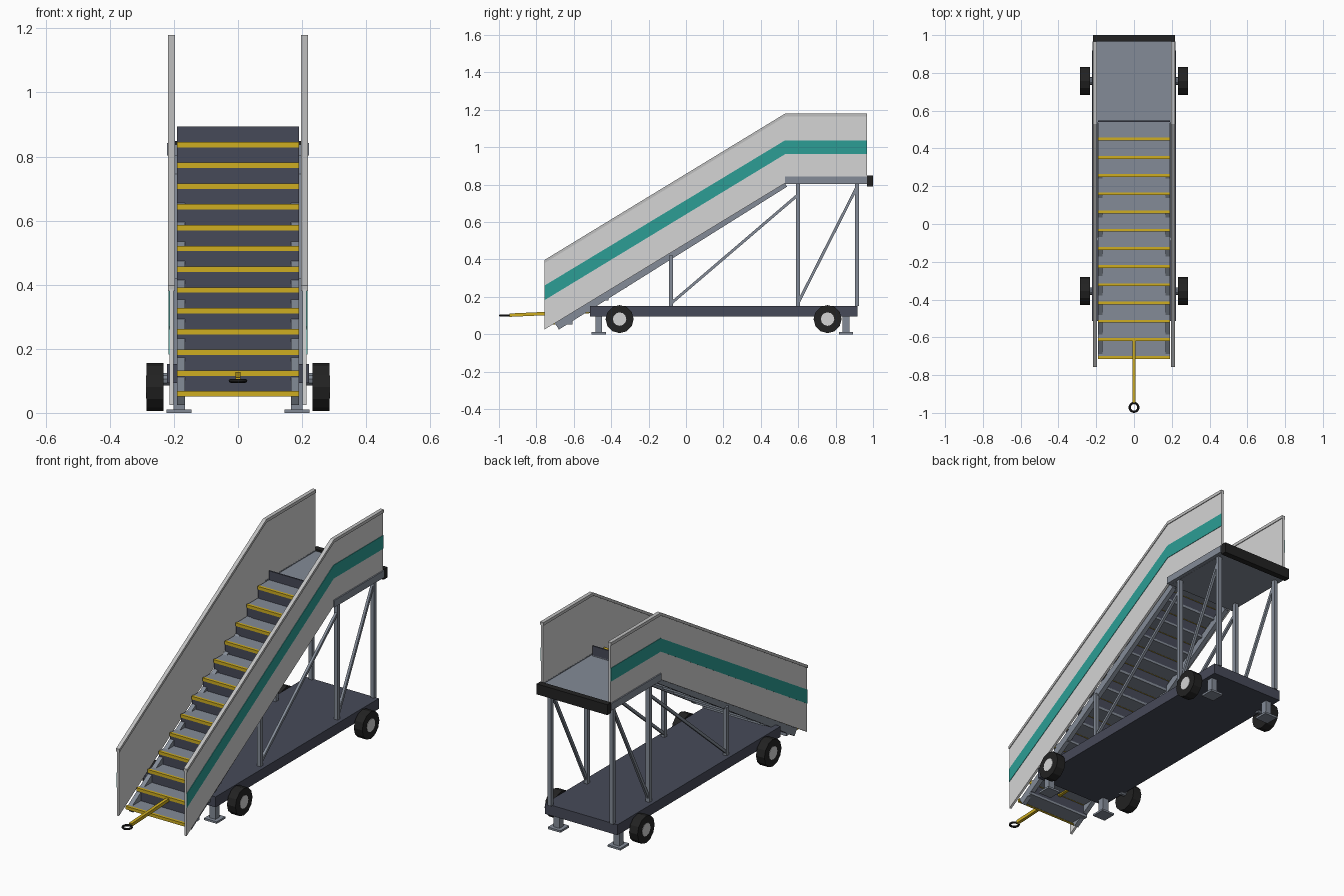
import bpy, bmesh, math
from mathutils import Vector, Matrix

if "Cube" in bpy.data.objects:
    bpy.data.objects.remove(bpy.data.objects["Cube"])


def material(name, rgb):
    m = bpy.data.materials.new(name)
    m.diffuse_color = (*rgb, 1)
    m.use_nodes = True
    m.node_tree.nodes["Principled BSDF"].inputs["Base Color"].default_value = m.diffuse_color
    return m


STEEL = material("steel grey", (0.23, 0.26, 0.31))
DARK = material("dark slate", (0.062, 0.068, 0.098))
PANEL = material("panel white", (0.66, 0.66, 0.66))
CAP = material("cap grey", (0.52, 0.52, 0.52))
TEAL = material("teal", (0.025, 0.34, 0.30))
YELLOW = material("safety yellow", (0.62, 0.42, 0.015))
BLACK = material("rubber black", (0.016, 0.016, 0.016))


def finish(name, bm, mat):
    bmesh.ops.recalc_face_normals(bm, faces=bm.faces)
    me = bpy.data.meshes.new(name)
    bm.to_mesh(me)
    bm.free()
    me.materials.append(mat)
    ob = bpy.data.objects.new(name, me)
    bpy.context.collection.objects.link(ob)
    return ob


def box(name, x, y, z, mat):
    """Box from (min, max) pairs."""
    bm = bmesh.new()
    bmesh.ops.create_cube(bm, size=1)
    for v in bm.verts:
        v.co = Vector([(a + b) / 2 + c * (b - a) for (a, b), c in zip((x, y, z), v.co)])
    return finish(name, bm, mat)


def beam(name, p, q, w, h, mat):
    """Square-ended bar in a plane of constant x, w wide in x and h deep."""
    p, q = Vector(p), Vector(q)
    d = q - p
    bm = bmesh.new()
    bmesh.ops.create_cube(bm, size=1)
    bmesh.ops.scale(bm, vec=(w, d.length, h), verts=bm.verts)
    rot = Matrix.Rotation(math.atan2(d.z, d.y), 4, 'X')
    bmesh.ops.transform(bm, matrix=Matrix.Translation((p + q) / 2) @ rot, verts=bm.verts)
    return finish(name, bm, mat)


def plate(name, x0, x1, profile, mat):
    """Side profile of (y, z) points extruded across x."""
    bm = bmesh.new()
    f = bm.faces.new([bm.verts.new((x0, y, z)) for y, z in profile])
    r = bmesh.ops.extrude_face_region(bm, geom=[f])
    verts = [g for g in r["geom"] if isinstance(g, bmesh.types.BMVert)]
    bmesh.ops.translate(bm, vec=(x1 - x0, 0, 0), verts=verts)
    return finish(name, bm, mat)


def disc(name, x, y, z, r, depth, n, mat):
    """Cylinder lying along x."""
    bm = bmesh.new()
    bmesh.ops.create_cone(bm, cap_ends=True, segments=n, radius1=r, radius2=r, depth=depth)
    m = Matrix.Translation((x, y, z)) @ Matrix.Rotation(math.pi / 2, 4, 'Y')
    bmesh.ops.transform(bm, matrix=m, verts=bm.verts)
    return finish(name, bm, mat)


# chassis
box("chassis", (-0.222, 0.222), (-0.513, 0.918), (0.094, 0.152), DARK)

# flight of steps: tread, nosing, and the riser behind each tread
RUN, RISE = 0.0964, 0.0648
for i in range(13):
    y, z = -0.708 + i * RUN, 0.060 + i * RISE
    box("tread", (-0.19, 0.19), (y, y + RUN + 0.004), (z - 0.008, z + 0.006), STEEL)
    box("nosing", (-0.191, 0.191), (y - 0.007, y + 0.008), (z - 0.009, z + 0.008), YELLOW)
    box("riser", (-0.19, 0.19), (y + RUN - 0.004, y + RUN + 0.004),
        (z + 0.004, z + RISE - (0.008 if i < 12 else 0.009)), DARK)

# top platform and bumper
box("platform_deck", (-0.2, 0.2), (0.535, 0.967), (0.803, 0.838), STEEL)
box("bumper", (-0.217, 0.217), (0.967, 1.0), (0.79, 0.848), BLACK)

Y0, YB, Y1 = -0.757, 0.53, 0.967   # panel front, bend and back
for s in (-1, 1):
    side = "left" if s < 0 else "right"
    # side panel, cap rail and stripe follow the same bend
    plate(side + "_panel", s * 0.201, s * 0.214,
          [(Y0, 0.025), (YB, 0.808), (Y1, 0.815), (Y1, 1.17), (YB, 1.17), (Y0, 0.385)], PANEL)
    plate(side + "_cap_rail", s * 0.197, s * 0.218,
          [(Y0, 0.380), (YB, 1.163), (Y1, 1.163), (Y1, 1.18), (YB, 1.18), (Y0, 0.397)], CAP)
    plate(side + "_stripe", s * 0.213, s * 0.2165,
          [(Y0, 0.182), (YB, 0.963), (Y1, 0.963), (Y1, 1.037), (YB, 1.037), (Y0, 0.260)], TEAL)
    box(side + "_platform_rail", (s * 0.2, s * 0.221) if s > 0 else (-0.221, -0.2),
        (YB, Y1), (0.804, 0.843), STEEL)
    # sloping stringer under the steps
    beam(side + "_stringer", (s * 0.178, -0.69, 0.042), (s * 0.178, 0.53, 0.806),
         0.025, 0.040, STEEL)
    # posts and diagonal braces
    for y, top in ((-0.08, 0.42), (0.598, 0.81), (0.915, 0.81)):
        box(side + "_post", (s * 0.19 - 0.011, s * 0.19 + 0.011),
            (y - 0.011, y + 0.011), (0.15, top), STEEL)
    beam(side + "_long_brace", (s * 0.19, -0.08, 0.165), (s * 0.19, 0.598, 0.745),
         0.014, 0.015, STEEL)
    beam(side + "_short_brace", (s * 0.19, 0.598, 0.165), (s * 0.19, 0.915, 0.79),
         0.014, 0.015, STEEL)
    # wheels
    for y in (-0.355, 0.757):
        disc(side + "_tyre", s * 0.259, y, 0.081, 0.075, 0.052, 12, BLACK)
        disc(side + "_hub", s * 0.261, y, 0.081, 0.036, 0.052, 12, PANEL)
        disc(side + "_axle_stub", s * 0.222, y, 0.105, 0.02, 0.04, 10, STEEL)
    # stabiliser jacks
    for y in (-0.467, 0.855):
        x = s * 0.184
        box(side + "_jack_leg", (x - 0.018, x + 0.018), (y - 0.018, y + 0.018),
            (0.008, 0.1), STEEL)
        box(side + "_jack_foot", (x - 0.039, x + 0.039), (y - 0.038, y + 0.038),
            (0, 0.011), STEEL)

# tow bar with hitch ring
beam("tow_bar", (0, -0.505, 0.122), (0, -0.944, 0.102), 0.017, 0.018, YELLOW)
bpy.ops.mesh.primitive_torus_add(location=(0, -0.971, 0.1), major_radius=0.023,
                                 minor_radius=0.006, major_segments=20, minor_segments=8)
ring = bpy.context.object
ring.name = "hitch_ring"
ring.data.materials.append(BLACK)
bpy.ops.object.shade_smooth_by_angle()
